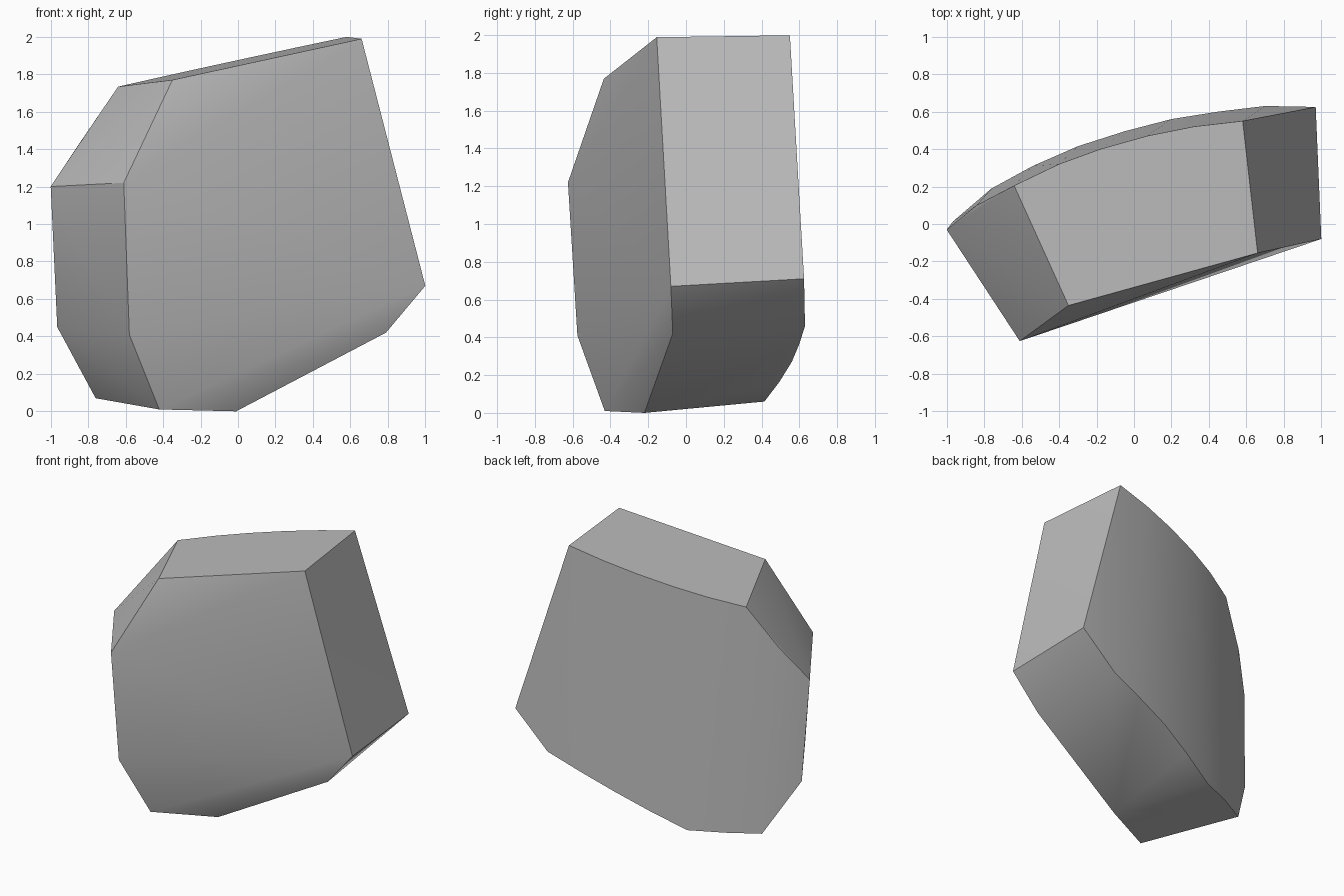
import bpy
import bmesh
import math

cube = bpy.data.objects.get("Cube")
if cube:
    bpy.data.objects.remove(cube, do_unlink=True)


def flat_material(name, value):
    """One plain grey for the whole stone."""
    material = bpy.data.materials.new(name)
    colour = (value, value, value, 1.0)
    material.diffuse_color = colour
    material.use_nodes = True
    shader = material.node_tree.nodes["Principled BSDF"]
    shader.inputs["Base Color"].default_value = colour
    shader.inputs["Roughness"].default_value = 0.8
    return material


def on_top(x, y):
    """Place a point on the sloping top plane."""
    return (x, y, 1.858 + 0.207 * x + 0.038 * y)


def hull_object(name, points, material):
    """Wrap the corner points in a convex shell with smooth shading."""
    bm = bmesh.new()
    for point in points:
        bm.verts.new(point)
    result = bmesh.ops.convex_hull(bm, input=bm.verts[:])
    loose = [v for v in bm.verts if not v.link_faces]
    bmesh.ops.delete(bm, geom=loose, context="VERTS")
    bmesh.ops.recalc_face_normals(bm, faces=bm.faces[:])
    mesh = bpy.data.meshes.new(name)
    bm.to_mesh(mesh)
    bm.free()
    mesh.materials.append(material)
    obj = bpy.data.objects.new(name, mesh)
    bpy.context.collection.objects.link(obj)
    bpy.ops.object.select_all(action="DESELECT")
    obj.select_set(True)
    bpy.context.view_layer.objects.active = obj
    bpy.ops.object.shade_smooth_by_angle(angle=math.radians(30))
    return obj


# Corners around the front of the stone
front_rim = [
    on_top(-0.35, -0.435), on_top(0.66, -0.155),
    (1, -0.08, 0.67), (0.79, -0.07, 0.42),
    (-0.01, -0.22, 0), (-0.42, -0.43, 0.01),
    (-0.58, -0.575, 0.41), (-0.61, -0.625, 1.22),
]

# Upper end of the curved back
back_top = [on_top(x, y) for x, y in (
    (-0.64, 0.205), (-0.4, 0.32), (-0.18, 0.4),
    (0.07, 0.47), (0.32, 0.52), (0.58, 0.55))]

# Sides and lower end of the curved back
back_lower = [
    (0.97, 0.625, 0.71), (0.7, 0.63, 0.46), (0.45, 0.6, 0.365),
    (0.2, 0.56, 0.27), (-0.05, 0.495, 0.165), (-0.3, 0.415, 0.06),
    (-0.54, 0.31, 0.065), (-0.76, 0.19, 0.07),
    (-0.965, 0.015, 0.45), (-1, -0.03, 1.2), (-0.84, 0.1, 1.44),
]

stone_grey = flat_material("stone grey", 0.5)
hull_object("stone_chunk", front_rim + back_top + back_lower, stone_grey)
